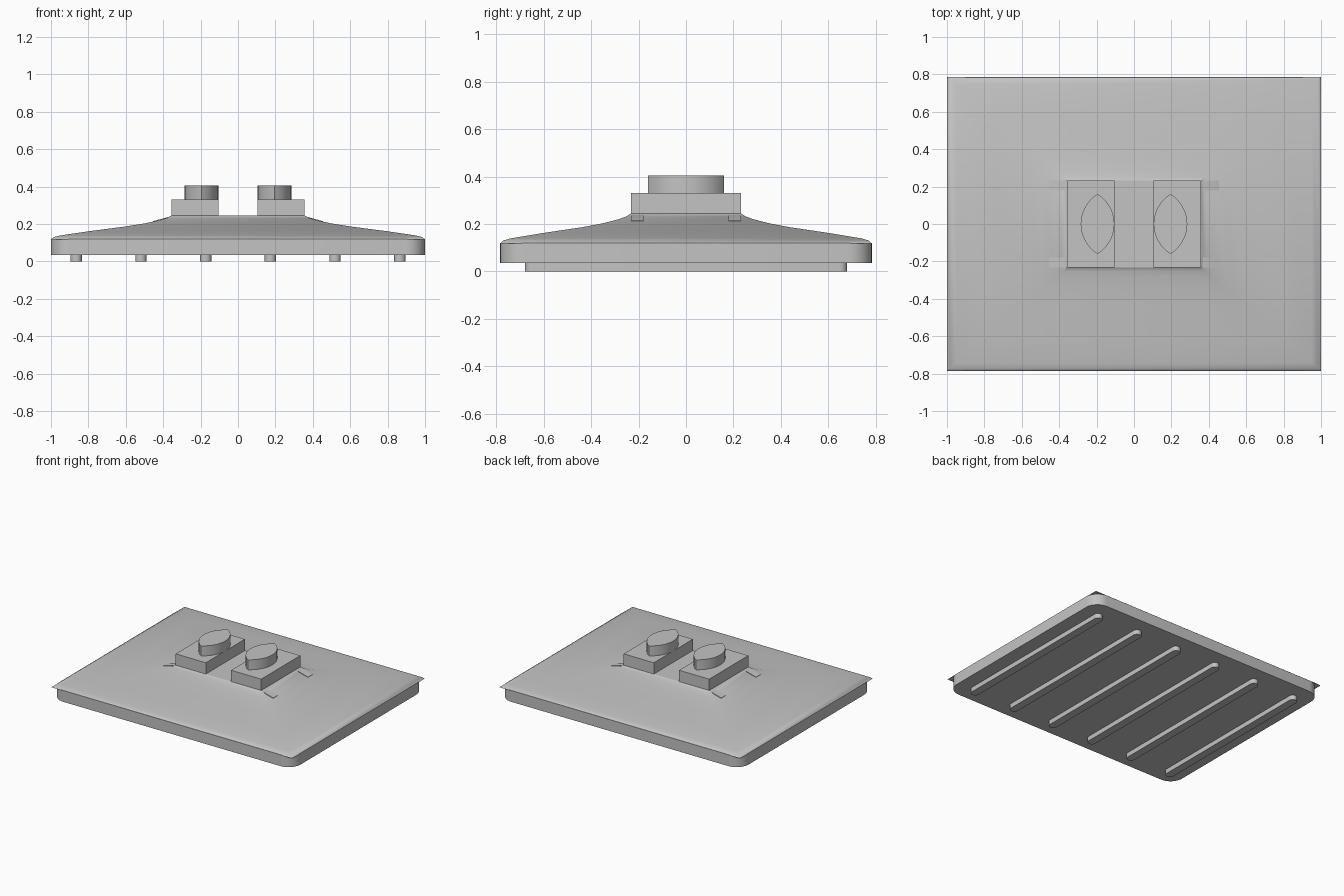
import bpy, bmesh, math

cube = bpy.data.objects.get("Cube")
if cube:
    bpy.data.objects.remove(cube, do_unlink=True)

grey = bpy.data.materials.new("light grey")
grey.use_nodes = True
colour = (0.55, 0.55, 0.55, 1)
grey.diffuse_color = colour
grey.node_tree.nodes["Principled BSDF"].inputs["Base Color"].default_value = colour


def loft(name, rings, angle=30):
    """Skin a stack of equal-length point rings and cap both ends."""
    bm = bmesh.new()
    loops = [[bm.verts.new(p) for p in ring] for ring in rings]
    n = len(loops[0])
    for a, b in zip(loops, loops[1:]):
        for i in range(n):
            j = (i + 1) % n
            bm.faces.new((a[i], a[j], b[j], b[i]))
    bm.faces.new(loops[0][::-1])
    bm.faces.new(loops[-1])
    bmesh.ops.recalc_face_normals(bm, faces=bm.faces)
    mesh = bpy.data.meshes.new(name)
    bm.to_mesh(mesh)
    bm.free()
    mesh.materials.append(grey)
    obj = bpy.data.objects.new(name, mesh)
    bpy.context.collection.objects.link(obj)
    bpy.ops.object.select_all(action="DESELECT")
    obj.select_set(True)
    bpy.context.view_layer.objects.active = obj
    bpy.ops.object.shade_smooth_by_angle(angle=math.radians(angle))
    return obj


def prism(name, outline, z0, z1):
    return loft(name, [[(x, y, z) for x, y in outline] for z in (z0, z1)])


def rounded(cx, hx, hy, r, steps=8):
    """Rectangle outline with rounded corners."""
    pts = []
    for k, (sx, sy) in enumerate([(1, 1), (-1, 1), (-1, -1), (1, -1)]):
        for i in range(steps + 1):
            a = math.pi / 2 * (k + i / steps)
            pts.append((cx + sx * (hx - r) + r * math.cos(a),
                        sy * (hy - r) + r * math.sin(a)))
    return pts


def rect(x0, x1, y0, y1):
    return [(x0, y0), (x1, y0), (x1, y1), (x0, y1)]


def lens(cx, half_w, half_l, steps=16):
    """Pointed oval made of two arcs."""
    r = (half_w ** 2 + half_l ** 2) / (2 * half_w)
    a = math.asin(half_l / r)
    arc = [-a + 2 * a * i / steps for i in range(steps)]
    right = [(r * math.cos(t) - r + half_w, r * math.sin(t)) for t in arc]
    return [(cx + x, y) for x, y in right] + [(cx - x, -y) for x, y in right]


# Base slab with rounded corners
prism("base_slab", rounded(0, 1, 0.785, 0.1), 0.035, 0.12)

# Square-cornered cover sweeping up to the plateau
profile = [(1, 0.785, 0.118), (0.985, 0.772, 0.13), (0.95, 0.742, 0.139),
           (0.8, 0.61, 0.161), (0.6, 0.435, 0.187), (0.5, 0.35, 0.203),
           (0.42, 0.285, 0.22), (0.38, 0.252, 0.232), (0.358, 0.232, 0.245)]
loft("sloped_cover",
     [[(x, y, z) for x, y in rect(-hx, hx, -hy, hy)] for hx, hy, z in profile])

# Bottom runners with rounded ends
for i in range(6):
    prism("bottom_runner", rounded(-0.865 + i * 0.346, 0.03, 0.68, 0.0299), 0, 0.04)

for side in (-1, 1):
    # Block and pointed-oval knob
    prism("pedestal", rect(*sorted((side * 0.105, side * 0.355)), -0.232, 0.232), 0.22, 0.33)
    prism("oval_knob", lens(side * 0.195, 0.09, 0.16), 0.32, 0.405)
    # Low ribs running down the slope
    for end in (-1, 1):
        section = [(0.34, 0.2), (0.455, 0.2), (0.455, 0.215), (0.36, 0.241), (0.34, 0.241)]
        loft("slope_rib",
             [[(side * x, end * y, z) for x, z in section] for y in (0.18, 0.232)])
